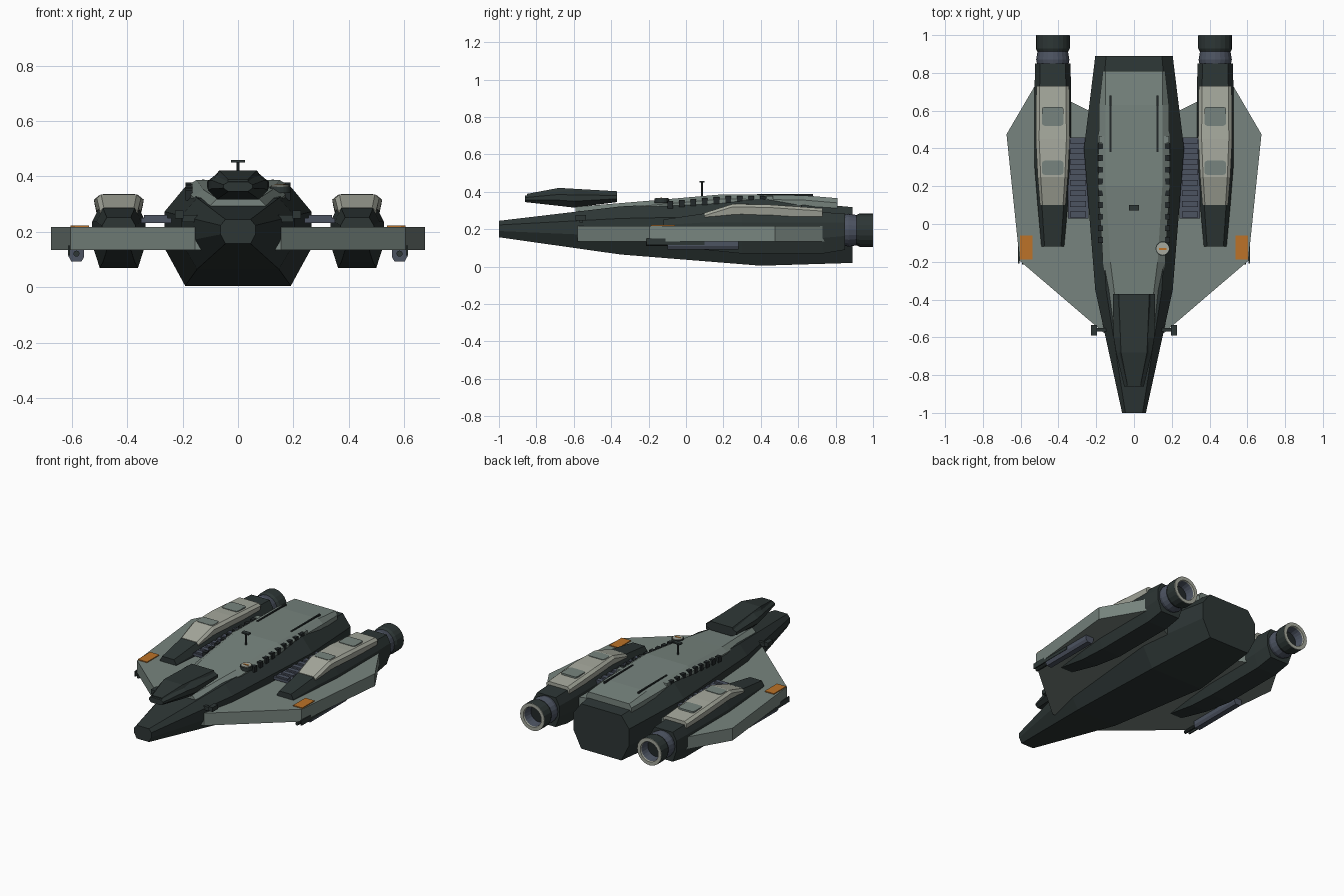
import bpy, bmesh, math
from mathutils import Matrix

if "Cube" in bpy.data.objects:
    bpy.data.objects.remove(bpy.data.objects["Cube"])


def material(name, rgb):
    lin = [((c / 255 + 0.055) / 1.055) ** 2.4 for c in rgb]
    m = bpy.data.materials.new(name)
    m.diffuse_color = (*lin, 1)
    m.use_nodes = True
    m.node_tree.nodes["Principled BSDF"].inputs["Base Color"].default_value = m.diffuse_color
    return m


HULL = material("dark hull", (45, 54, 53))
GREEN = material("grey green armour", (119, 132, 126))
PALE = material("pale grey", (166, 169, 157))
STEEL = material("blue steel", (76, 83, 97))
ORANGE = material("orange marking", (188, 114, 40))
BLACK = material("dark trim", (34, 40, 41))


def finish(name, bm, mat):
    bmesh.ops.recalc_face_normals(bm, faces=bm.faces)
    me = bpy.data.meshes.new(name)
    bm.to_mesh(me)
    bm.free()
    me.materials.append(mat)
    ob = bpy.data.objects.new(name, me)
    bpy.context.collection.objects.link(ob)
    return ob


def loft(name, rings, mat, cap=True):
    bm = bmesh.new()
    vs = [[bm.verts.new(p) for p in r] for r in rings]
    n = len(rings[0])
    for a, b in zip(vs, vs[1:]):
        for i in range(n):
            bm.faces.new((a[i], a[(i + 1) % n], b[(i + 1) % n], b[i]))
    if cap:
        bm.faces.new(vs[0])
        bm.faces.new(vs[-1])
    return finish(name, bm, mat)


def octagon(cx, y, w, z0, z1, fx=0.72, lo=0.38, hi=0.75, y_top=None):
    h = z1 - z0
    a, b = z0 + lo * h, z0 + hi * h
    pts = [(-fx * w, z0), (fx * w, z0), (w, a), (w, b),
           (fx * w, z1), (-fx * w, z1), (-w, b), (-w, a)]
    return [(cx + x, y, z) for x, z in pts]


def box(name, x0, x1, y0, y1, z0, z1, mat, bevel=0):
    bm = bmesh.new()
    bmesh.ops.create_cube(bm, size=1)
    for v in bm.verts:
        v.co = ((x0 + x1) / 2 + v.co.x * (x1 - x0),
                (y0 + y1) / 2 + v.co.y * (y1 - y0),
                (z0 + z1) / 2 + v.co.z * (z1 - z0))
    if bevel:
        edges = [e for e in bm.edges if abs(e.verts[0].co.z - e.verts[1].co.z) > 1e-5]
        bmesh.ops.bevel(bm, geom=edges, offset=bevel, segments=2, affect='EDGES', profile=0.5)
    return finish(name, bm, mat)


def cylinder(name, c, r, depth, mat, axis='Z', n=20):
    bm = bmesh.new()
    rot = Matrix.Rotation(math.pi / 2, 4, 'X') if axis == 'Y' else Matrix()
    bmesh.ops.create_cone(bm, cap_ends=True, segments=n, radius1=r, radius2=r,
                          depth=depth, matrix=Matrix.Translation(c) @ rot)
    return finish(name, bm, mat)


def lathe(name, cx, cz, profile, mat, cap=True, n=20):
    return loft(name, [[(cx + r * math.cos(2 * math.pi * i / n), y,
                         cz + r * math.sin(2 * math.pi * i / n)) for i in range(n)]
                       for y, r in profile], mat, cap)


# Main hull, an eight-sided loft
loft("hull", [octagon(0, *s) for s in [
    (-1, .063, .157, .245), (-.35, .205, .065, .322),
    (.4, .265, .005, .362), (.89, .205, .02, .318)]], HULL)

# Raised spine armour
spine = [(-.59, .10, .075, .26, .32), (-.2, .165, .125, .30, .352),
         (.2, .19, .15, .33, .387), (.63, .185, .15, .33, .381),
         (.81, .165, .15, .30, .366)]
loft("spine_armour", [[(-w, y, a), (w, y, a), (w, y, b - .025), (t, y, b),
                       (-t, y, b), (-w, y, b - .025)] for y, w, t, a, b in spine], GREEN)

# Cockpit pod and its roof plate
loft("cockpit", [octagon(0, y, w, a, b, .68, .35, .7) for y, w, a, b in [
    (-.86, .052, .345, .380), (-.68, .095, .325, .412),
    (-.60, .108, .316, .412), (-.37, .112, .345, .396)]], HULL)
loft("cockpit_roof", [[(-w, y, z - .02), (w, y, z - .02), (w * .88, y, z), (-w * .88, y, z)]
                      for y, w, z in [(-.85, .04, .389), (-.68, .078, .421),
                                      (-.37, .092, .403)]], HULL)

# Mast, cross bar and round hatch
cylinder("mast", (0, .085, .41), .006, .08, HULL, n=8)
box("mast_bar", -.026, .026, .072, .1, .45, .459, HULL)
cylinder("hatch_rim", (.152, -.13, .352), .038, .024, HULL)
cylinder("hatch_lid", (.152, -.13, .365), .033, .006, PALE)
box("hatch_stripe", .132, .172, -.137, -.127, .366, .37, ORANGE)

for s, side in ((-1, "left"), (1, "right")):
    def sbox(name, x0, x1, *rest):
        return box(side + "_" + name, min(s * x0, s * x1), max(s * x0, s * x1), *rest)

    # Wing slab
    outline = [(.10, -.58), (.155, -.58), (.605, -.195), (.675, .475), (.52, .74), (.24, .60), (.10, .55)]
    loft(side + "_wing", [[(s * x, y, z) for x, y in outline] for z in (.135, .217)], GREEN)
    sbox("wing_marking", .537, .604, -.188, -.06, .216, .223, ORANGE)

    # Wing gun pod
    loft(side + "_gun_pod", [[(s * (.583 + dx), y, z) for dx, z in (
        (-.018, .092), (.018, .092), (.028, .11), (.028, .145), (-.028, .145), (-.028, .11))]
        for y in (-.10, .28)], STEEL)
    cylinder(side + "_gun_barrel", (s * .583, -.15, .121), .011, .13, HULL, 'Y', 10)
    sbox("gun_rail", .606, .614, -.21, .1, .115, .15, HULL)

    # Nose thruster block
    sbox("nose_block", .197, .227, -.59, -.535, .248, .277, HULL)
    sbox("nose_block_mount", .10, .2, -.57, -.55, .235, .26, HULL)

    # Engine nacelle
    cx = s * .43
    loft(side + "_nacelle", [octagon(cx, *q) for q in [
        (-.12, .06, .135, .252), (.1, .08, .09, .285), (.3, .096, .07, .292),
        (.73, .096, .07, .29), (.85, .094, .09, .285)]], HULL)
    cover = [(.10, .068, .288), (.25, .08, .335), (.45, .09, .331), (.73, .087, .312)]
    loft(side + "_nacelle_cover", [[(cx - w * .9, y, z - .055), (cx + w * .9, y, z - .055),
         (cx + w, y, z - .015), (cx + w * .8, y, z), (cx - w * .8, y, z), (cx - w, y, z - .015)]
        for y, w, z in cover], PALE)
    for k, (y0, y1, z) in enumerate(((.26, .335, .337), (.52, .62, .330))):
        box(f"{side}_cover_pad_{k}", cx - .058, cx + .058, y0, y1, z - .02, z, GREEN, .015)

    # Engine collar, nozzle, rim and bore
    lathe(side + "_collar", cx, .195, [(.84, .082), (.87, .088), (.93, .078)], STEEL)
    lathe(side + "_nozzle", cx, .195, [(.91, .08), (.93, .09), (.998, .09)], HULL, False)
    lathe(side + "_nozzle_rim", cx, .195, [(.998, .09), (1.0, .089), (1.0, .066), (.99, .064)], PALE, False)
    lathe(side + "_nozzle_bore", cx, .195, [(.93, .055), (.992, .065)], STEEL, False)
    cylinder(side + "_nozzle_core", (cx, .932, .195), .06, .006, BLACK, 'Y')

    # Ribbed bridge between hull and nacelle
    sbox("bridge", .24, .35, .03, .455, .232, .25, STEEL)
    for k in range(8):
        y = .035 + k * .056
        sbox(f"bridge_rib_{k}", .255, .34, y, y + .03, .245, .26, STEEL)

    # Spine groove and teeth along the armour edge
    sbox("spine_groove", .12, .13, .38, .68, .37, .389, BLACK)
    sbox("spine_latch", .155, .185, .43, .465, .35, .378, GREEN)
    for k in range(9):
        y = -.1 + k * .062
        z = .342 + min(max(y + .1, 0), .3) * .09
        sbox(f"spine_tooth_{k}", .165, .19, y, y + .03, z - .03, z + .008, BLACK)
